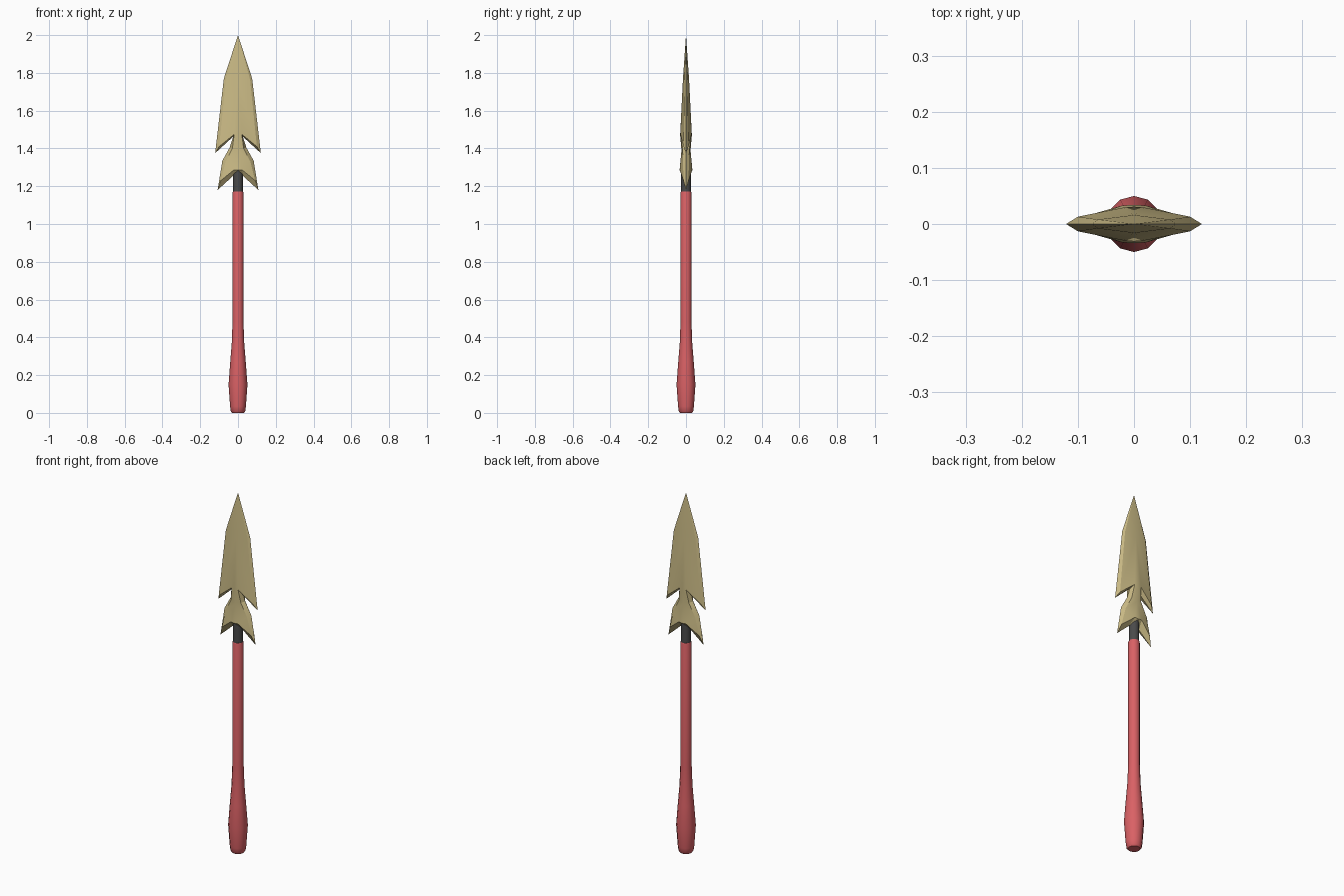
import bpy, bmesh
from math import cos, sin, tau

if "Cube" in bpy.data.objects:
    bpy.data.objects.remove(bpy.data.objects["Cube"])


def finish(name, bm, color, angle):
    bmesh.ops.recalc_face_normals(bm, faces=bm.faces[:])
    mesh = bpy.data.meshes.new(name)
    bm.to_mesh(mesh)
    bm.free()
    obj = bpy.data.objects.new(name, mesh)
    bpy.context.collection.objects.link(obj)
    mat = bpy.data.materials.new(name + "_color")
    mat.diffuse_color = (*color, 1)
    mat.use_nodes = True
    mat.node_tree.nodes["Principled BSDF"].inputs["Base Color"].default_value = mat.diffuse_color
    mesh.materials.append(mat)
    bpy.ops.object.select_all(action='DESELECT')
    obj.select_set(True)
    bpy.context.view_layer.objects.active = obj
    bpy.ops.object.shade_smooth_by_angle(angle=angle)
    return obj


def lathe(name, profile, color, sides=12):
    """Closed solid of revolution from (radius, z) rings."""
    bm = bmesh.new()
    rings = [[bm.verts.new((r * cos(tau * i / sides), r * sin(tau * i / sides), z))
              for i in range(sides)] for r, z in profile]
    for a, b in zip(rings, rings[1:]):
        for i in range(sides):
            j = (i + 1) % sides
            bm.faces.new((a[i], a[j], b[j], b[i]))
    bm.faces.new(rings[0][::-1])
    bm.faces.new(rings[-1])
    return finish(name, bm, color, 0.6)


# Handle with swollen grip, and the dark socket above it
lathe("handle", [(.031, 0), (.038, .008), (.042, .035), (.050, .15), (.041, .27),
                 (.033, .37), (.029, .48), (.029, 1.165), (.027, 1.172)],
      (.70, .12, .13))
lathe("socket", [(.026, 1.16), (.026, 1.30)], (.07, .07, .07))

# Spearhead: one quarter described by named points, mirrored on x and y
P = dict(
    # central ridge
    tip=(0, 0, 2), r1=(0, -.016, 1.77), r2=(0, -.031, 1.47),
    r3=(0, -.024, 1.39), arch=(0, -.034, 1.285), core=(0, 0, 1.285),
    # upper blade: sharp rim, bevel line, notch
    e1=(.075, 0, 1.77), e2=(.121, 0, 1.375), p1=(.064, -.008, 1.765),
    b1=(.100, -.013, 1.41), nf=(.020, -.029, 1.475), nc=(.026, 0, 1.462),
    # lower barb: sharp rim, bevel line, underside
    f1=(.044, 0, 1.405), f2=(.083, 0, 1.335), t=(.108, 0, 1.18),
    g1=(.030, -.018, 1.40), g2=(.066, -.016, 1.33), b2=(.091, -.013, 1.23),
    s=(.021, -.033, 1.287), c=(.031, 0, 1.25),
)
FACES = """tip p1 r1|tip e1 p1|p1 e1 e2 b1|r1 p1 b1|r1 b1 nf|r1 nf r2|nf b1 e2 nc
r2 nf g1 r3|nf nc f1 g1|g1 f1 f2 g2|g2 f2 t b2|r3 g1 g2|r3 g2 s|r3 s arch
g2 b2 s|s b2 t c|arch s c|arch c core""".replace("\n", "|").split("|")

bm = bmesh.new()
for sx in (1, -1):
    for sy in (1, -1):
        v = {k: bm.verts.new((x * sx, y * sy, z)) for k, (x, y, z) in P.items()}
        for face in FACES:
            bm.faces.new([v[k] for k in face.split()])
bmesh.ops.remove_doubles(bm, verts=bm.verts[:], dist=1e-5)
finish("spearhead", bm, (.60, .50, .24), 0.4)
